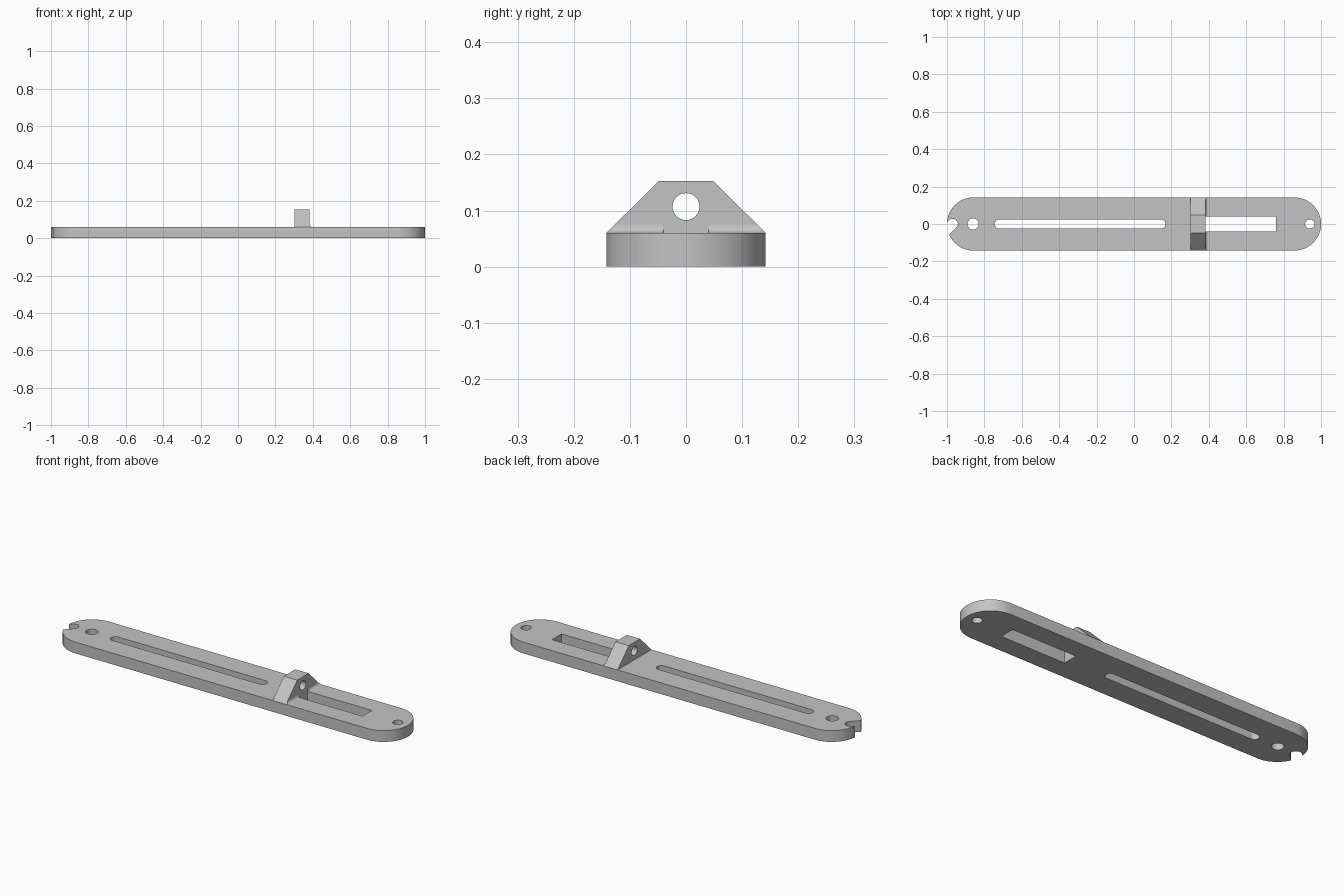
import bpy, bmesh
from math import sin, cos, pi, radians
from mathutils import Vector

if "Cube" in bpy.data.objects:
    bpy.data.objects.remove(bpy.data.objects["Cube"], do_unlink=True)

grey = bpy.data.materials.new("plain grey")
grey.use_nodes = True
COLOUR = (0.55, 0.55, 0.55, 1)
grey.diffuse_color = COLOUR
grey.node_tree.nodes["Principled BSDF"].inputs["Base Color"].default_value = COLOUR

T = 0.06     # plate thickness
W = 0.142    # plate half width


def arc(cx, cy, r, start, end, n):
    """Points along an arc, angles in degrees."""
    angles = [radians(start + (end - start) * i / n) for i in range(n + 1)]
    return [(cx + r * cos(a), cy + r * sin(a)) for a in angles]


def stadium(x0, x1, r, n=24):
    """Slot outline with round ends, whose tips lie at x0 and x1."""
    return arc(x1 - r, 0, r, -90, 90, n) + arc(x0 + r, 0, r, 90, 270, n)


def prism(name, near, far):
    """Solid between two matching loops of 3D points."""
    bm = bmesh.new()
    a = [bm.verts.new(p) for p in near]
    b = [bm.verts.new(p) for p in far]
    n = len(a)
    bm.faces.new(a)
    bm.faces.new(b)
    for i in range(n):
        j = (i + 1) % n
        bm.faces.new((a[i], a[j], b[j], b[i]))
    bmesh.ops.recalc_face_normals(bm, faces=bm.faces)
    mesh = bpy.data.meshes.new(name)
    bm.to_mesh(mesh)
    bm.free()
    mesh.materials.append(grey)
    obj = bpy.data.objects.new(name, mesh)
    bpy.context.collection.objects.link(obj)
    return obj


def upright(name, outline, z0, z1):
    return prism(name, [(x, y, z0) for x, y in outline], [(x, y, z1) for x, y in outline])


def lengthwise(name, outline, x0, x1):
    return prism(name, [(x0, y, z) for y, z in outline], [(x1, y, z) for y, z in outline])


def cut(obj, cutter):
    """Subtract the cutter for good and discard it."""
    mod = obj.modifiers.new("cut", "BOOLEAN")
    mod.operation, mod.solver, mod.object = "DIFFERENCE", "EXACT", cutter
    bpy.context.view_layer.objects.active = obj
    bpy.ops.object.modifier_apply(modifier=mod.name)
    bpy.data.objects.remove(cutter, do_unlink=True)


def smooth(obj):
    bpy.ops.object.select_all(action="DESELECT")
    obj.select_set(True)
    bpy.context.view_layer.objects.active = obj
    bpy.ops.object.shade_smooth_by_angle(angle=radians(25))


# Long plate with round ends
plate = upright("base_plate", stadium(-1, 1, W, 40), 0, T)

# Slots, round holes and the slanted hook notch at the left end
notch_x, notch_r = -0.97, 0.028
notch = arc(notch_x, 0, notch_r, -45, 135, 20)
notch += [(x - 0.1, y - 0.1) for x, y in (notch[-1], notch[0])]
LUG0, LUG1, HALF = 0.303, 0.382, 0.04
window = [(LUG1, -HALF), (0.76, -HALF), (0.76, HALF), (LUG1, HALF)]
for outline in (
    stadium(-0.745, 0.168, 0.024),
    window,
    arc(-0.86, 0, 0.03, 0, 348.75, 31),
    arc(0.94, 0, 0.025, 0, 348.75, 31),
    notch,
):
    cut(plate, upright("cutter", outline, -0.05, T + 0.05))
smooth(plate)

# Upright lug with sloping sides and a cross hole
TOP, TOP_W = 0.153, 0.048
lug = lengthwise("lug", [(-W, T), (W, T), (TOP_W, TOP), (-TOP_W, TOP)], LUG0, LUG1)
cut(lug, lengthwise("cutter", arc(0, 0.107, 0.024, 0, 348.75, 31), LUG0 - 0.1, LUG1 + 0.1))
smooth(lug)

# Small fillets at the lug foot, either side of the window
R = 0.015
profile = [(LUG1, T)] + arc(LUG1 + R, T + R, R, 270, 180, 8)
for side, name in ((-1, "fillet_front"), (1, "fillet_back")):
    inner = [(x, side * HALF, z) for x, z in profile]
    outer = [(x, side * (W - (z - T)), z) for x, z in profile]
    smooth(prism(name, inner, outer))
